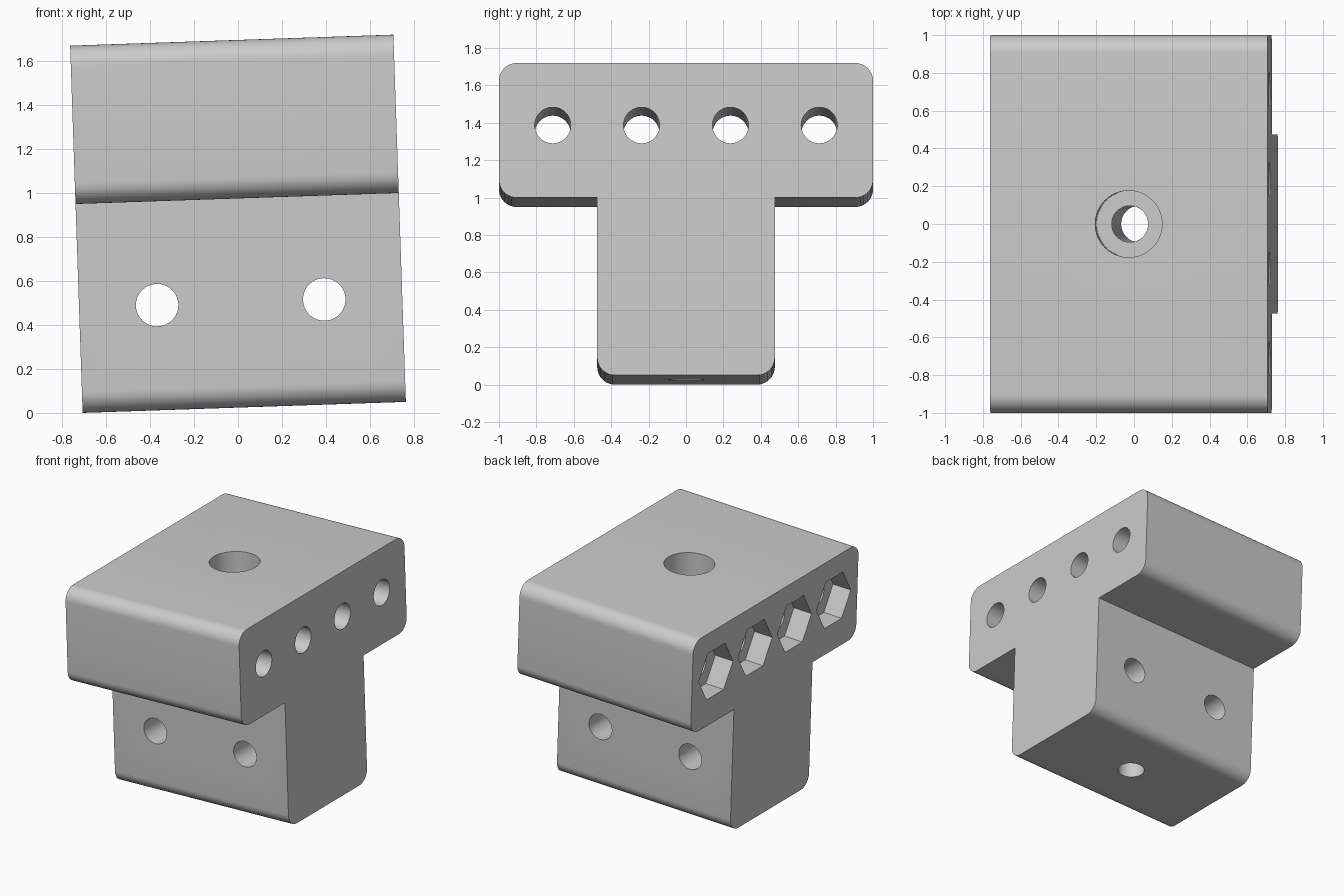
import bpy, bmesh, math
from mathutils import Matrix, Vector

cube = bpy.data.objects.get("Cube")
if cube:
    bpy.data.objects.remove(cube, do_unlink=True)

# Main sizes
LENGTH, HEIGHT = 1.47, 1.67
FLANGE_HALF, STEM_HALF = 1.0, 0.475
FLANGE_BASE = 0.95
ROUND = 0.095
HOLE = 0.0965
PITCH = 0.475
TILT = math.radians(-1.95)

grey = bpy.data.materials.new("plain grey")
grey.use_nodes = True
grey.diffuse_color = (0.6, 0.6, 0.6, 1)
grey.node_tree.nodes["Principled BSDF"].inputs["Base Color"].default_value = (0.6, 0.6, 0.6, 1)


def add_object(name, bm):
    mesh = bpy.data.meshes.new(name)
    bm.to_mesh(mesh)
    bm.free()
    mesh.materials.append(grey)
    obj = bpy.data.objects.new(name, mesh)
    bpy.context.collection.objects.link(obj)
    return obj


# T-shaped block: profile extruded along x, outer corners rounded
half = [(STEM_HALF, 0), (STEM_HALF, FLANGE_BASE), (FLANGE_HALF, FLANGE_BASE), (FLANGE_HALF, HEIGHT)]
profile = half + [(-y, z) for y, z in reversed(half)]
bm = bmesh.new()
face = bm.faces.new([bm.verts.new((-LENGTH / 2, y, z)) for y, z in profile])
side = bmesh.ops.extrude_face_region(bm, geom=[face])
bmesh.ops.translate(bm, vec=(LENGTH, 0, 0),
                    verts=[v for v in side["geom"] if isinstance(v, bmesh.types.BMVert)])
bmesh.ops.recalc_face_normals(bm, faces=bm.faces)


def is_outer_corner(edge):
    a, b = (v.co for v in edge.verts)
    inner = abs(a.z - FLANGE_BASE) < 0.01 and abs(abs(a.y) - STEM_HALF) < 0.01
    return abs(a.x - b.x) > 1 and not inner


bmesh.ops.bevel(bm, geom=[e for e in bm.edges if is_outer_corner(e)], offset=ROUND,
                segments=10, profile=0.5, affect="EDGES")
block = add_object("mounting_block", bm)


def drill(axis, center, radius, depth, sides=48):
    """Cut a round or many-sided hole centred on a point."""
    cutter_bm = bmesh.new()
    bmesh.ops.create_cone(cutter_bm, cap_ends=True, segments=sides, radius1=radius,
                          radius2=radius, depth=depth)
    turn = Vector((0, 0, 1)).rotation_difference(Vector(axis)).to_matrix().to_4x4()
    bmesh.ops.transform(cutter_bm, matrix=Matrix.Translation(center) @ turn, verts=cutter_bm.verts)
    cutter = add_object("hole_cutter", cutter_bm)
    cutter.hide_render = True
    mod = block.modifiers.new("hole", "BOOLEAN")
    mod.operation, mod.solver, mod.object = "DIFFERENCE", "EXACT", cutter
    bpy.ops.object.modifier_apply(modifier=mod.name)
    bpy.data.objects.remove(cutter, do_unlink=True)


bpy.context.view_layer.objects.active = block
block.select_set(True)

# Four lengthwise flange holes with hexagonal nut pockets, points up, at one end
for i in range(4):
    y = (i - 1.5) * PITCH
    drill((1, 0, 0), (0, y, 1.337), HOLE, 3)
    drill((1, 0, 0), (-LENGTH / 2, y, 1.337), 0.207, 0.3, 6)

# Two cross holes through the stem
for x in (-0.38, 0.38):
    drill((0, 1, 0), (x, 0, 0.478), HOLE, 3)

# Vertical bolt hole with a counterbore on top
drill((0, 0, 1), (0, 0, HEIGHT / 2), HOLE, 3)
drill((0, 0, 1), (0, 0, HEIGHT), 0.177, 0.4)

# Lean the block slightly, then rest it on the ground and centre it
block.data.transform(Matrix.Rotation(TILT, 4, "Y"))
points = [v.co for v in block.data.vertices]
mid_x = (min(p.x for p in points) + max(p.x for p in points)) / 2
low_z = min(p.z for p in points)
block.data.transform(Matrix.Translation((-mid_x, 0, -low_z)))

bpy.ops.object.shade_smooth_by_angle(angle=math.radians(30))
